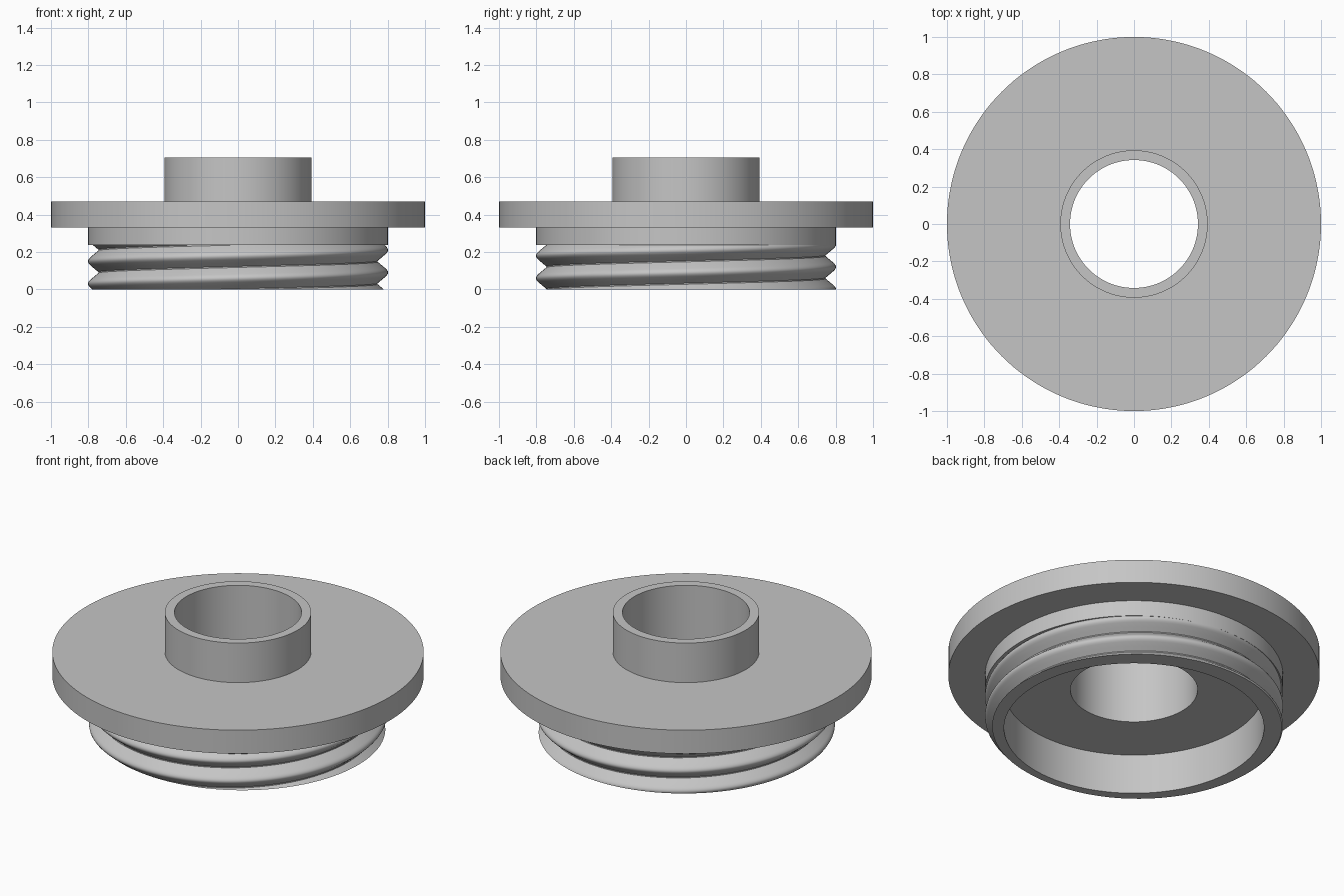
import bpy, bmesh, math

cube = bpy.data.objects.get("Cube")
if cube:
    bpy.data.objects.remove(cube, do_unlink=True)

SEGMENTS = 144
SKIRT_TOP = 0.237
BORE, SKIRT_INNER, SKIRT_OUTER = 0.342, 0.70, 0.802
PITCH, CREST_START = 0.12, 0.21
GROOVE_DEPTH = 0.055

grey = bpy.data.materials.new("plain grey")
grey.use_nodes = True
grey.diffuse_color = (0.56, 0.56, 0.56, 1)
grey.node_tree.nodes["Principled BSDF"].inputs["Base Color"].default_value = (0.56, 0.56, 0.56, 1)


def revolve(name, profile_at, closed):
    """Sweep a profile of (radius, z) points, which may vary with angle, round z."""
    bm = bmesh.new()
    columns = []
    for i in range(SEGMENTS + 1):
        a = 2 * math.pi * i / SEGMENTS
        columns.append([bm.verts.new((r * math.cos(a), r * math.sin(a), z))
                        for r, z in profile_at(a)])
    count = len(columns[0])
    for left, right in zip(columns, columns[1:]):
        for k in range(count if closed else count - 1):
            n = (k + 1) % count
            bm.faces.new((left[k], right[k], right[n], left[n]))
    bmesh.ops.remove_doubles(bm, verts=bm.verts, dist=0.0001)
    bmesh.ops.recalc_face_normals(bm, faces=bm.faces)
    mesh = bpy.data.meshes.new(name)
    bm.to_mesh(mesh)
    bm.free()
    mesh.materials.append(grey)
    obj = bpy.data.objects.new(name, mesh)
    bpy.context.collection.objects.link(obj)
    bpy.ops.object.select_all(action="DESELECT")
    obj.select_set(True)
    bpy.context.view_layer.objects.active = obj
    bpy.ops.object.shade_smooth_by_angle(angle=math.radians(35))


# Flange with the tube neck above and the plain collar below
body = [(BORE, SKIRT_TOP), (SKIRT_OUTER, SKIRT_TOP), (SKIRT_OUTER, 0.33),
        (1.0, 0.33), (1.0, 0.47), (0.394, 0.47), (0.394, 0.705), (BORE, 0.705)]
revolve("flange_and_neck", lambda a: body, True)


# Thread section: rounded crest, straight flanks, narrow groove
def thread_radius(height, crest):
    d = abs((height - crest + PITCH / 2) % PITCH - PITCH / 2)
    rounding, groove = 0.022, 0.057
    slope = GROOVE_DEPTH / (groove - rounding / 2)
    if d < rounding:
        return SKIRT_OUTER - slope * d * d / (2 * rounding)
    return SKIRT_OUTER - slope * (min(d, groove) - rounding / 2)


def skirt_profile(a):
    crest = CREST_START + PITCH * a / (2 * math.pi)
    steps = (-0.057, -0.04, -0.022, -0.015, -0.007, 0, 0.007, 0.015, 0.022, 0.04, 0.057)
    points = [(SKIRT_INNER, SKIRT_TOP), (SKIRT_INNER, 0)]
    for turn in range(4, -2, -1):
        for step in steps:
            z = min(max(crest - turn * PITCH + step, 0), SKIRT_TOP)
            points.append((thread_radius(z, crest), z))
    return points


# Hollow skirt with the helical thread outside
revolve("threaded_skirt", skirt_profile, False)
